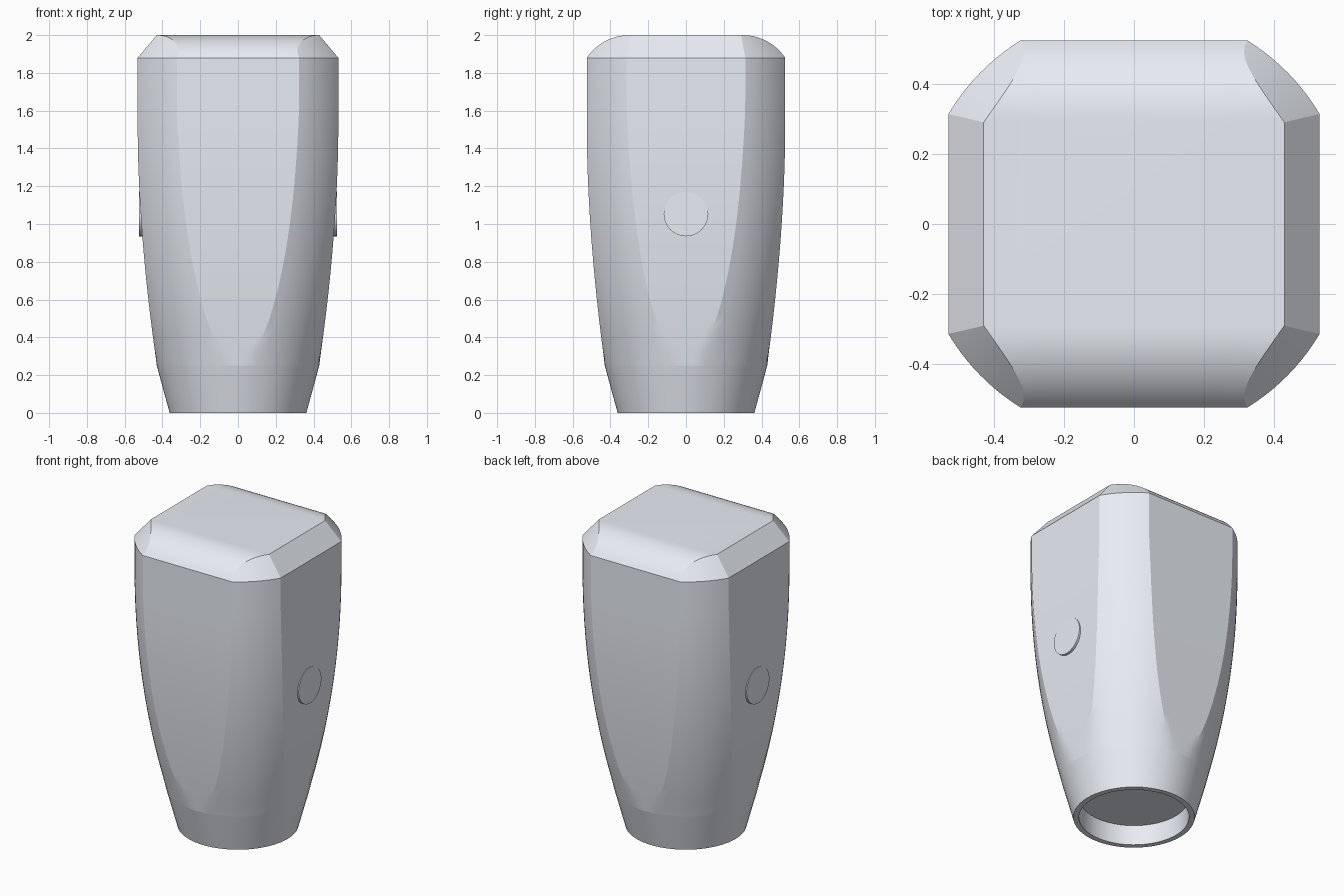
import bpy, bmesh
from math import sin, cos, acos, asin, pi, radians

if "Cube" in bpy.data.objects:
    bpy.data.objects.remove(bpy.data.objects["Cube"])

# pale, slightly blue grey
pale = bpy.data.materials.new("pale_grey")
pale.diffuse_color = (0.81, 0.84, 0.90, 1)
pale.use_nodes = True
pale.node_tree.nodes["Principled BSDF"].inputs["Base Color"].default_value = pale.diffuse_color


def ring(z, a, b, R, flat=8, arc=10):
    """Circle of radius R trimmed by flats at x = +-a and y = +-b."""
    low = radians(12)
    al = max(low, acos(min(1, a / R)))
    be = max(low, acos(min(1, b / R)))
    stops = []
    for q in range(4):
        h, nxt = (al, be) if q % 2 == 0 else (be, al)
        c = q * pi / 2
        stops += [(c - h, c + h, flat), (c + h, c + pi / 2 - nxt, arc)]
    pts = []
    for s, e, n in stops:
        for i in range(n):
            t = s + (e - s) * i / n
            r = min(R, a / max(abs(cos(t)), 1e-6), b / max(abs(sin(t)), 1e-6))
            pts.append((r * cos(t), r * sin(t), z))
    return pts


def finish(name, bm, angle):
    bmesh.ops.recalc_face_normals(bm, faces=bm.faces)
    me = bpy.data.meshes.new(name)
    bm.to_mesh(me)
    bm.free()
    me.materials.append(pale)
    ob = bpy.data.objects.new(name, me)
    bpy.context.collection.objects.link(ob)
    bpy.ops.object.select_all(action='DESELECT')
    ob.select_set(True)
    bpy.context.view_layer.objects.active = ob
    bpy.ops.object.shade_smooth_by_angle(angle=radians(angle))
    return ob


# recessed underside and conical foot
rings = [ring(z, 1, 1, r) for z, r in
         ((0.13, 0.325), (0, 0.328), (0, 0.362), (0.25, 0.43))]
crease = len(rings) - 1

# swelling round body with four flats
steps = 24
for i in range(1, steps + 1):
    z = 0.25 + 1.63 * i / steps
    k = (max(0, 1.5 - z) / 1.25) ** 1.8
    R = 0.617 - 0.189 * (max(0, 1.7 - z) / 1.45) ** 2.1
    rings.append(ring(z, 0.531 - 0.102 * k, 0.525 - 0.096 * k, R))

# crown: straight chamfer on the x sides, rounded shoulder on the y sides
rad = 0.271
top = asin(0.225 / rad)
for i in range(1, 11):
    p = top * (1 - i / 10)
    z = 2 - rad + rad * cos(p)
    t = (z - 1.88) / 0.12
    rings.append(ring(z, 0.531 - 0.101 * t, 0.3 + rad * sin(p), 0.617 - 0.098 * t))

bm = bmesh.new()
loops = [[bm.verts.new(p) for p in r] for r in rings]
for lo, hi in zip(loops, loops[1:]):
    n = len(lo)
    for i in range(n):
        j = (i + 1) % n
        bm.faces.new((lo[i], lo[j], hi[j], hi[i]))
bm.faces.new(loops[0])
bm.faces.new(loops[-1])
# keep the line between foot and body crisp
foot_line = set(loops[crease])
for e in bm.edges:
    if e.verts[0] in foot_line and e.verts[1] in foot_line:
        e.smooth = False
finish("body", bm, 20)

# round side buttons
for side, name in ((1, "button_right"), (-1, "button_left")):
    bm = bmesh.new()
    bmesh.ops.create_cone(bm, cap_ends=True, segments=48,
                          radius1=0.118, radius2=0.118, depth=0.04)
    for v in bm.verts:
        x, y, z = v.co
        v.co = (side * (0.504 + z), y, 1.053 + x)
    finish(name, bm, 30)
